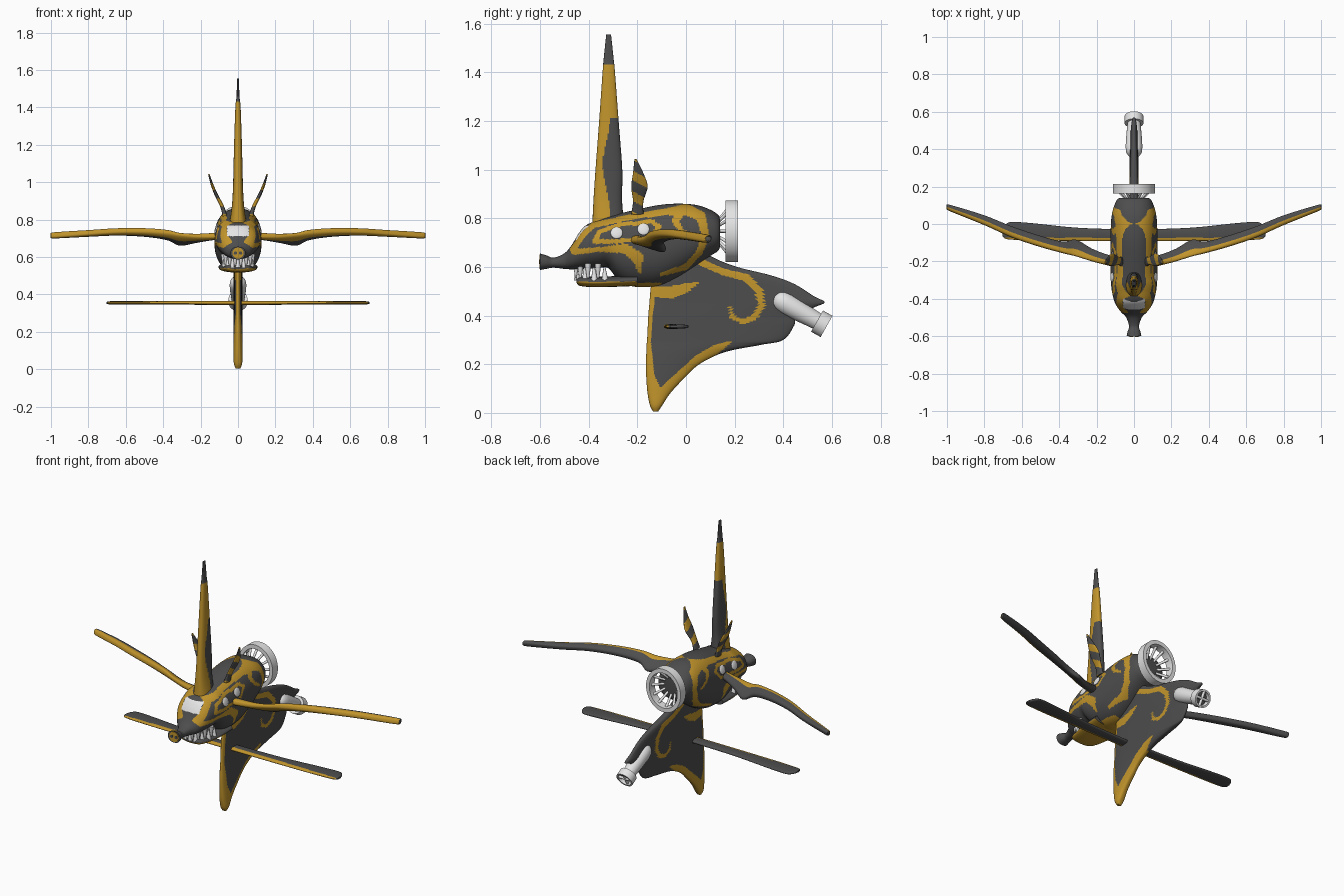
import bpy, bmesh, math
from mathutils import Vector, Matrix

if "Cube" in bpy.data.objects:
    bpy.data.objects.remove(bpy.data.objects["Cube"])

DARK, GOLD, LIGHT = 0, 1, 2
MATS = []
for name, col in (("charcoal", (0.075, 0.075, 0.077)), ("gold", (0.54, 0.30, 0.025)),
                  ("light grey", (0.78, 0.78, 0.78))):
    m = bpy.data.materials.new(name)
    m.diffuse_color = (*col, 1)
    m.use_nodes = True
    m.node_tree.nodes["Principled BSDF"].inputs["Base Color"].default_value = m.diffuse_color
    MATS.append(m)


def finish(name, bm, rule, angle=40):
    """Turn a bmesh into an object; rule is a colour or a function of the face centre."""
    bmesh.ops.recalc_face_normals(bm, faces=bm.faces)
    for f in bm.faces:
        f.material_index = rule(f.calc_center_median()) if callable(rule) else rule
    me = bpy.data.meshes.new(name)
    bm.to_mesh(me)
    bm.free()
    for m in MATS:
        me.materials.append(m)
    ob = bpy.data.objects.new(name, me)
    bpy.context.collection.objects.link(ob)
    bpy.ops.object.select_all(action='DESELECT')
    ob.select_set(True)
    bpy.context.view_layer.objects.active = ob
    bpy.ops.object.shade_smooth_by_angle(angle=math.radians(angle))
    return ob


def spline(rows, k):
    """Catmull-Rom through tuples, k steps per span."""
    out, n = [], len(rows)
    for i in range(n - 1):
        p0, p1, p2, p3 = rows[max(i - 1, 0)], rows[i], rows[i + 1], rows[min(i + 2, n - 1)]
        for j in range(k):
            t = j / k
            out.append([0.5 * (2 * b + (c - a) * t + (2 * a - 5 * b + 4 * c - d) * t * t
                               + (3 * b - a - 3 * c + d) * t ** 3)
                        for a, b, c, d in zip(p0, p1, p2, p3)])
    return out + [list(rows[-1])]


def skin(bm, rings):
    """Bridge closed rings and cap both ends."""
    vs = [[bm.verts.new(p) for p in r] for r in rings]
    n = len(vs[0])
    for a, b in zip(vs, vs[1:]):
        for i in range(n):
            bm.faces.new((a[i], a[(i + 1) % n], b[(i + 1) % n], b[i]))
    bm.faces.new(vs[0])
    bm.faces.new(vs[-1])


def spow(v, e):
    return math.copysign(abs(v) ** e, v)


def hull(name, rows, k, n, rule):
    """Rounded hull along y from (y, top, bottom, half width)."""
    rings = []
    for y, top, bot, w in spline(rows, k):
        ring = []
        for i in range(n):
            a = 2 * math.pi * i / n
            ring.append((w * spow(math.cos(a), 0.88), y,
                         (top + bot) / 2 + (top - bot) / 2 * spow(math.sin(a), 0.92)))
        rings.append(ring)
    bm = bmesh.new()
    skin(bm, rings)
    return finish(name, bm, rule)


def blade(name, rows, normal, rule, k=12, n=48):
    """Lens-section blade from (lead xyz, trail xyz, half thickness)."""
    normal = Vector(normal).normalized()
    rings = []
    for r in spline(rows, k):
        a, b, t = Vector(r[0:3]), Vector(r[3:6]), r[6]
        ring = []
        for i in range(n):
            g = 2 * math.pi * i / n
            ring.append(a.lerp(b, (1 - math.cos(g)) / 2) + normal * t * spow(math.sin(g), 0.7))
        rings.append(ring)
    bm = bmesh.new()
    skin(bm, rings)
    return finish(name, bm, rule, 60)


def rod(bm, p, q, r1, r2, seg=10):
    p, q = Vector(p), Vector(q)
    rot = (q - p).to_track_quat('Z', 'Y').to_matrix().to_4x4()
    bmesh.ops.create_cone(bm, cap_ends=True, segments=seg, radius1=r1, radius2=r2,
                          depth=(q - p).length, matrix=Matrix.Translation((p + q) / 2) @ rot)


def on_stroke(stroke, y, z):
    """True inside a painted stroke of (y, z, half width) points."""
    p = Vector((y, z))
    for (y0, z0, w0), (y1, z1, w1) in zip(stroke, stroke[1:]):
        a, d = Vector((y0, z0)), Vector((y1 - y0, z1 - z0))
        t = min(1, max(0, (p - a).dot(d) / d.length_squared))
        if (p - a - d * t).length < w0 + (w1 - w0) * t:
            return True
    return False


# body with painted stripes and front window
BODY_STROKES = [
    [(-.465, .672, .012), (-.42, .735, .011), (-.38, .772, .012), (-.25, .80, .011),
     (-.1, .825, .012), (0, .835, .024), (.06, .81, .02), (.08, .73, .015), (.055, .66, .014)],
    [(-.375, .705, .01), (-.355, .745, .009), (-.28, .772, .008), (-.14, .787, .009),
     (-.11, .765, .009), (-.15, .722, .008), (-.28, .705, .009), (-.375, .705, .01)],
    [(-.46, .662, .012), (-.35, .672, .01), (-.25, .675, .02), (-.2, .64, .024), (-.19, .58, .006)],
    [(-.02, .83, .02), (-.045, .79, .014), (-.02, .75, .01), (.03, .72, .006)],
    [(.055, .66, .012), (0, .60, .012), (-.1, .57, .008)],
]


def body_rule(c):
    if c.y < -.40 and abs(c.x) < .058 and .712 < c.z < .768:
        return LIGHT
    if c.y > -.48 and any(on_stroke(s, c.y, c.z) for s in BODY_STROKES):
        return GOLD
    return GOLD if c.z < .535 and c.y < -.1 else DARK


hull("body", [(-.60, .655, .587, .04), (-.575, .648, .592, .034), (-.545, .638, .597, .027),
              (-.50, .656, .592, .042), (-.47, .69, .59, .07), (-.44, .74, .59, .092),
              (-.41, .772, .592, .106), (-.36, .793, .596, .118), (-.32, .808, .595, .123),
              (-.28, .818, .55, .125), (-.22, .832, .52, .126), (-.12, .853, .522, .126),
              (-.04, .86, .555, .125), (.04, .855, .605, .12), (.10, .835, .645, .105),
              (.135, .81, .67, .085), (.14, .78, .70, .05)], 13, 128, body_rule)

# lower jaw, gold underneath
hull("lower_jaw", [(-.45, .55, .535, .045), (-.435, .56, .522, .07), (-.38, .56, .517, .086),
                   (-.30, .562, .518, .10), (-.20, .57, .522, .105)], 8, 48,
     lambda c: GOLD if c.z < .54 else DARK)

# teeth, two curved rows
bm = bmesh.new()
for i in range(17):
    a = math.radians(-88 + 11 * i)
    x, y = .08 * math.sin(a), -.335 - .118 * math.cos(a)
    if i % 2:
        rod(bm, (x, y, .615), (x, y, .555), .014, .005)
    else:
        rod(bm, (x * .97, y + .006, .545), (x * .97, y + .004, .598), .014, .004)
finish("teeth", bm, LIGHT)

# snout end plate and nostrils
bm = bmesh.new()
rod(bm, (0, -.597, .621), (0, -.602, .621), .03, .03, 32)
finish("snout_plate", bm, GOLD)
bm = bmesh.new()
for s in (-1, 1):
    rod(bm, (s * .014, -.6, .621), (s * .014, -.604, .621), .009, .009, 16)
finish("nostrils", bm, DARK)

# round side windows
bm = bmesh.new()
for s in (-1, 1):
    for y, z, x in ((-.285, .74, .117), (-.175, .755, .115)):
        tilt = Matrix.Rotation(-s * .3, 4, 'Y')
        bmesh.ops.create_uvsphere(bm, u_segments=24, v_segments=12, radius=1, matrix=
                                  Matrix.Translation((s * x, y, z)) @ tilt
                                  @ Matrix.Diagonal((.007, .025, .025, 1)))
finish("side_windows", bm, LIGHT)


# upright mast fin
def mast_rule(c):
    if c.z > 1.43:
        return DARK
    return DARK if c.z < 1.215 and c.y > -.328 + .014 * math.sin(c.z * 17) else GOLD


blade("mast_fin", [(0, yf, z, 0, yr, z, t) for z, yf, yr, t in (
    (.78, -.385, -.255, .045), (.88, -.38, -.263, .032), (1.0, -.372, -.262, .026),
    (1.2, -.357, -.277, .021), (1.4, -.343, -.292, .014), (1.46, -.338, -.298, .008),
    (1.555, -.328, -.308, .005))], (1, 0, 0), mast_rule, 16)

# keel fin with painted rim and curl
KEEL_STROKES = [
    [(-.16, .5, .02), (-.06, .495, .025), (.0, .515, .018), (.05, .535, .004)],
    [(-.16, .5, .035), (-.158, .4, .022), (-.165, .3, .02), (-.16, .15, .03), (-.12, .03, .045),
     (-.05, .12, .025), (.05, .215, .022), (.12, .26, .02), (.18, .29, .005)],
    [(.04, .63, .014), (.15, .58, .014), (.25, .555, .015), (.3, .50, .016), (.31, .44, .014),
     (.28, .39, .012), (.23, .375, .01), (.19, .395, .009), (.18, .435, .005)],
]
blade("keel_fin", [(0, yf, z, 0, yr, z, t) for z, yf, yr, t in (
    (.005, -.135, -.115, .012), (.03, -.148, -.098, .022), (.08, -.158, -.065, .024),
    (.14, -.163, -.01, .025), (.2, -.165, .055, .025), (.25, -.163, .16, .025),
    (.28, -.162, .31, .025), (.30, -.16, .40, .025), (.36, -.157, .445, .025),
    (.40, -.155, .455, .025), (.435, -.152, .53, .025), (.455, -.15, .57, .025),
    (.48, -.148, .525, .025), (.53, -.14, .445, .025), (.565, -.10, .35, .025),
    (.60, -.05, .21, .025), (.64, 0, .11, .025), (.68, .02, .06, .02))], (1, 0, 0),
    lambda c: GOLD if any(on_stroke(s, c.y, c.z) for s in KEEL_STROKES) else DARK, 9, 128)

for s, side in ((1, "right"), (-1, "left")):
    # main wing, gold along the leading edge
    rows = [(.05, -.235, .715, -.165, .70, .02), (.12, -.225, .715, -.17, .705, .019),
            (.22, -.20, .715, -.135, .685, .018), (.31, -.172, .722, -.085, .668, .018),
            (.38, -.155, .735, -.095, .70, .02), (.50, -.122, .742, -.065, .72, .02),
            (.65, -.072, .74, -.015, .728, .019), (.80, -.005, .73, .045, .722, .018),
            (.98, .068, .718, .10, .714, .017), (1.0, .08, .717, .10, .714, .010)]
    ob = blade("main_wing_" + side, [(s * x, a, b, s * x, c, d, t) for x, a, b, c, d, t in rows],
               (0, .3, 1), DARK)
    n = 48
    for f in ob.data.polygons:      # the ring index gives the chord position
        i = f.index % n
        if len(f.vertices) == 4 and (1 - math.cos(2 * math.pi * (i + .5) / n)) / 2 < .36:
            f.material_index = GOLD
    # lower wing
    rows = [(0, -.09, -.03, .011), (.3, -.09, -.02, .010), (.55, -.088, .005, .009),
            (.66, -.083, .01, .009), (.69, -.078, -.01, .008), (.702, -.066, -.035, .005)]
    blade("lower_wing_" + side, [(s * x, a, .355, s * x, b, .355, t) for x, a, b, t in rows],
          (0, 0, 1), lambda c: GOLD if c.y < -.073 else DARK)
    # striped horn
    rows = [(.07, .82, -.225, -.175, .012), (.085, .87, -.218, -.175, .010),
            (.115, .93, -.225, -.158, .009), (.138, .985, -.218, -.175, .007),
            (.156, 1.043, -.212, -.203, .004)]
    blade("horn_" + side, [(s * x, a, z, s * x, b, z, t) for x, z, a, b, t in rows],
          (s * .93, 0, -.37), lambda c: GOLD if math.sin(c.z * 75 + c.y * 40) > .1 else DARK)


def lathe(name, profile, origin, axis, rule, seg=48, scale=(1, 1, 1)):
    """Closed profile of (distance along axis, radius) spun round the axis."""
    rot = Vector(axis).to_track_quat('Z', 'Y').to_matrix()
    bm = bmesh.new()
    rings = [[Vector(origin) + Matrix.Diagonal(scale) @ (rot @ Vector(
        (r * math.cos(2 * math.pi * i / seg), r * math.sin(2 * math.pi * i / seg), d)))
        for i in range(seg)] for d, r in profile]
    skin(bm, rings)
    return finish(name, bm, rule)


# rear fan ring with slanting spokes
bm = bmesh.new()
FAN, SX = Vector((0, 0, .747)), .89
prof = [(.163, .127), (.213, .127), (.213, .103), (.163, .103)]
ring = [[bm.verts.new((SX * r * math.cos(i * math.pi / 32), y, FAN.z + r * math.sin(i * math.pi / 32)))
         for y, r in prof] for i in range(64)]
for i in range(64):
    a, b = ring[i], ring[(i + 1) % 64]
    for j in range(4):
        bm.faces.new((a[j], a[(j + 1) % 4], b[(j + 1) % 4], b[j]))
for i in range(12):
    c, d = math.cos(i * math.pi / 6), math.sin(i * math.pi / 6)
    rod(bm, FAN + Vector((.035 * c, .125, .035 * d)),
        FAN + Vector((SX * .112 * c, .19, .112 * d)), .006, .008)
finish("rear_fan", bm, LIGHT)

# tail jet: rounded tube, flange, dark recess and cross bars
O, AX = Vector((0, .36, .478)), Vector((0, .87, -.49)).normalized()
lathe("tail_jet", [(0, .006), (.004, .022), (.014, .034), (.03, .042), (.06, .045), (.12, .042),
                   (.205, .035), (.205, .050), (.25, .050), (.25, .040), (.222, .040)], O, AX, LIGHT)
bm = bmesh.new()
rod(bm, O + AX * .221, O + AX * .225, .039, .039, 32)
finish("jet_recess", bm, DARK)
bm = bmesh.new()
for u in (Vector((1, 0, 0)), AX.cross(Vector((1, 0, 0)))):
    rod(bm, O + AX * .238 - u * .043, O + AX * .238 + u * .043, .008, .008)
finish("jet_cross_bars", bm, LIGHT)
